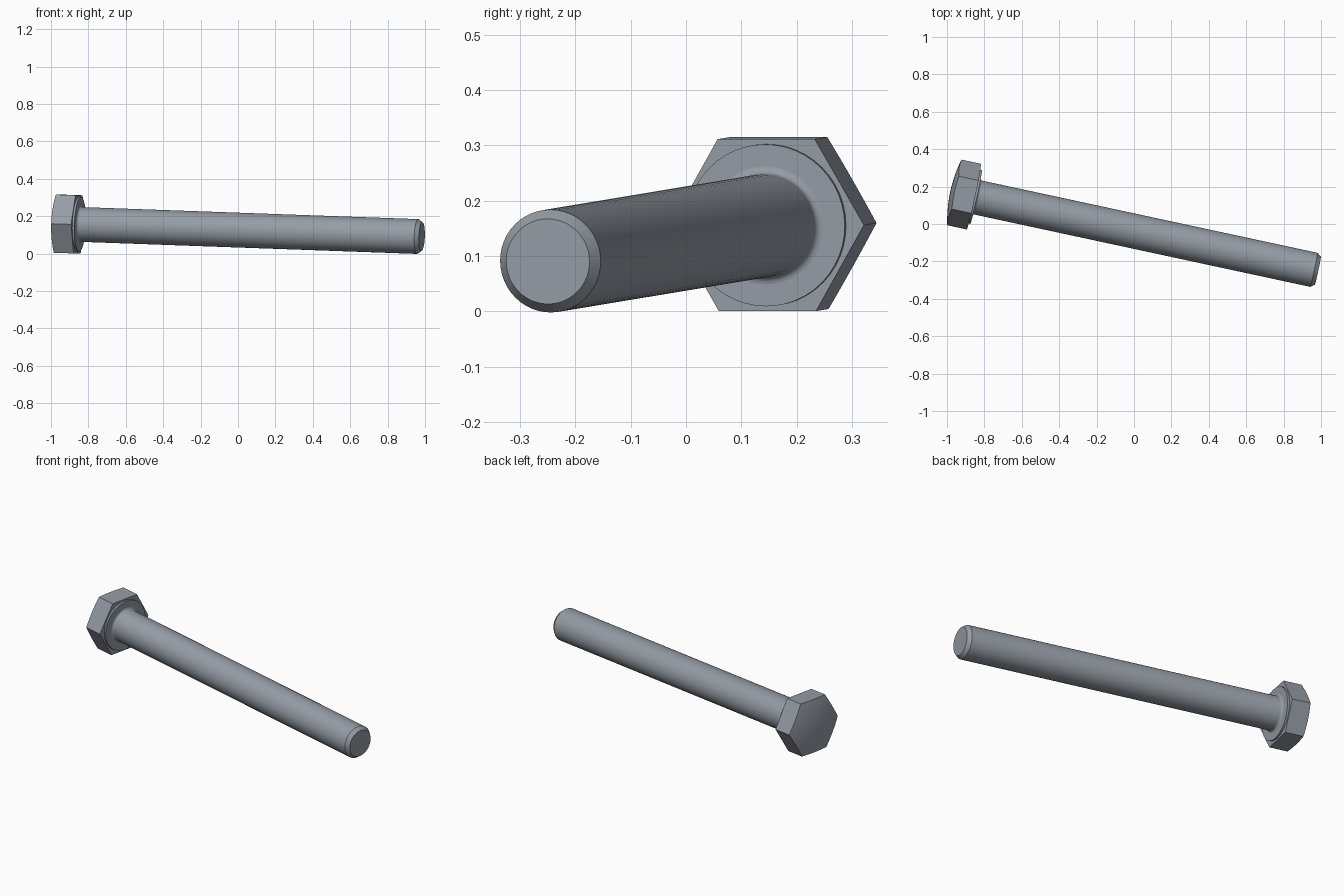
import bpy, bmesh
from math import pi, sin, cos, radians
from mathutils import Matrix

if "Cube" in bpy.data.objects:
    bpy.data.objects.remove(bpy.data.objects["Cube"], do_unlink=True)

SEGMENTS = 48
SHAFT_R = 0.093
SHAFT_LENGTH = 1.881
WASHER_R = 0.1465
WASHER_T = 0.011
HALF_FLATS = 0.1555
CORNER_R = HALF_FLATS / cos(pi / 6)
CORNER_HEIGHT = 0.108
DOME_RISE = 0.022

# Bolt axis runs along local +x from the underside of the head
place = (Matrix.Translation((-0.855, 0.146, 0.156))
         @ Matrix.Rotation(radians(-12.15), 4, 'Z')
         @ Matrix.Rotation(radians(2), 4, 'Y'))

steel = bpy.data.materials.new("steel grey")
steel.use_nodes = True
colour = (0.30, 0.335, 0.375, 1)
steel.diffuse_color = colour
steel.node_tree.nodes["Principled BSDF"].inputs["Base Color"].default_value = colour


def round_radius(radius):
    return lambda angle: radius


def hex_radius(angle):
    return HALF_FLATS / cos(angle % (pi / 3) - pi / 6)


def lathe(name, rings):
    """Skin rings given as (x of radius, radius of angle), closing both ends."""
    bm = bmesh.new()
    loops = []
    for x_of, r_of in rings:
        loop = []
        for i in range(SEGMENTS):
            a = 2 * pi * i / SEGMENTS
            r = r_of(a)
            loop.append(bm.verts.new((x_of(r), r * cos(a), r * sin(a))))
        loops.append(loop)
    for low, high in zip(loops, loops[1:]):
        for i in range(SEGMENTS):
            j = (i + 1) % SEGMENTS
            bm.faces.new((low[i], low[j], high[j], high[i]))
    bm.faces.new(loops[0])
    bm.faces.new(loops[-1])
    bmesh.ops.recalc_face_normals(bm, faces=bm.faces)
    mesh = bpy.data.meshes.new(name)
    bm.to_mesh(mesh)
    bm.free()
    mesh.materials.append(steel)
    obj = bpy.data.objects.new(name, mesh)
    bpy.context.collection.objects.link(obj)
    obj.matrix_world = place
    bpy.ops.object.select_all(action='DESELECT')
    obj.select_set(True)
    bpy.context.view_layer.objects.active = obj
    bpy.ops.object.shade_smooth_by_angle(angle=radians(25))
    return obj


def profile(points):
    return [(lambda r, x=x: x, round_radius(radius)) for x, radius in points]


# Hexagonal head with a shallow dome that scallops the flats
def dome(r):
    return -CORNER_HEIGHT - DOME_RISE * (1 - (r / CORNER_R) ** 2)


head_rings = [(dome, round_radius(WASHER_R * k)) for k in (0.02, 0.25, 0.5, 0.75, 0.95)]
head_rings += [(dome, hex_radius), (lambda r: 0, hex_radius)]
lathe("hex_head", head_rings)

# Round bearing face under the head
lathe("washer_face", profile([(-0.005, WASHER_R), (WASHER_T, WASHER_R)]))

# Shaft with a fillet at the head and a chamfered tip
FILLET = 0.014
fillet = [(WASHER_T + FILLET * (1 - cos(t * pi / 10)),
           SHAFT_R + FILLET * (1 - sin(t * pi / 10))) for t in range(6)]
lathe("shaft", profile([(0, SHAFT_R + FILLET)] + fillet
                       + [(SHAFT_LENGTH - 0.022, SHAFT_R), (SHAFT_LENGTH, 0.077)]))
